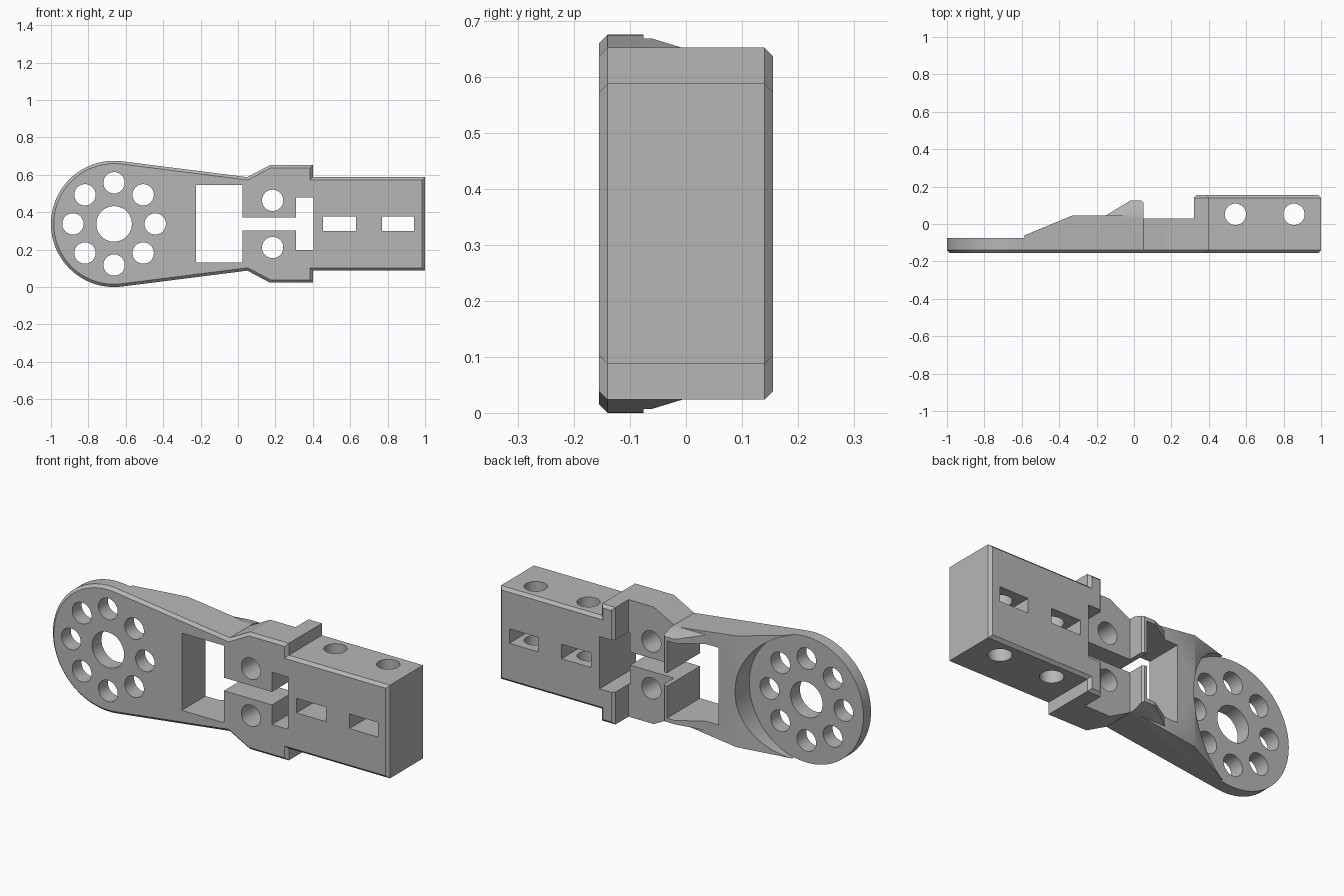
import bpy, bmesh, math
from mathutils import Vector

if "Cube" in bpy.data.objects:
    bpy.data.objects.remove(bpy.data.objects["Cube"], do_unlink=True)

MID = 0.3375          # height of the symmetry plane
HUB = -0.6625         # centre of the round end
RADIUS = 0.3375
FRONT, BACK, CHAMFER = -0.155, 0.155, 0.015

grey = bpy.data.materials.new("plain grey")
grey.use_nodes = True
grey.diffuse_color = (0.47, 0.47, 0.47, 1)
grey.node_tree.nodes["Principled BSDF"].inputs["Base Color"].default_value = (0.47, 0.47, 0.47, 1)


def loft(name, rings):
    """Closed solid through rings of equal point count."""
    bm = bmesh.new()
    rows = [[bm.verts.new(p) for p in ring] for ring in rings]
    n = len(rows[0])
    for a, b in zip(rows, rows[1:]):
        for i in range(n):
            j = (i + 1) % n
            bm.faces.new((a[i], a[j], b[j], b[i]))
    bm.faces.new(rows[0])
    bm.faces.new(rows[-1])
    bmesh.ops.recalc_face_normals(bm, faces=bm.faces)
    mesh = bpy.data.meshes.new(name)
    bm.to_mesh(mesh)
    bm.free()
    ob = bpy.data.objects.new(name, mesh)
    bpy.context.collection.objects.link(ob)
    return ob


def inset(points, d):
    """Offset a counter-clockwise outline inwards with mitred corners."""
    out = []
    for i, p in enumerate(points):
        p = Vector(p)
        a = (p - Vector(points[i - 1])).normalized()
        b = (Vector(points[(i + 1) % len(points)]) - p).normalized()
        na, nb = Vector((-a.y, a.x)), Vector((-b.y, b.x))
        out.append(p + (na + nb) * d / (1 + na.dot(nb)))
    return out


def boolean(target, tool, operation="DIFFERENCE"):
    tool.hide_render = True
    mod = target.modifiers.new("cut", "BOOLEAN")
    mod.operation = operation
    mod.solver = "EXACT"
    mod.object = tool
    bpy.ops.object.select_all(action="DESELECT")
    bpy.context.view_layer.objects.active = target
    target.select_set(True)
    bpy.ops.object.modifier_apply(modifier=mod.name)
    bpy.data.objects.remove(tool, do_unlink=True)


def circle(cx, cy, r, n=40):
    return [(cx + r * math.cos(math.tau * i / n), cy + r * math.sin(math.tau * i / n)) for i in range(n)]


def cut_y(target, points, y0=-0.3, y1=0.3):
    """Cut an (x, z) shape along y."""
    boolean(target, loft("cutter", [[(x, y, z) for x, z in points] for y in (y0, y1)]))


def rect(x0, x1, half, mid=MID):
    return [(x0, mid - half), (x1, mid - half), (x1, mid + half), (x0, mid + half)]


# Outline: straight upper half, mirrored, closed by the round hub
upper = [(1.0, 0.25), (0.4, 0.25), (0.4, 0.314), (0.17, 0.314), (0.05, 0.25)]
tip = Vector((0.05 - HUB, 0.25))
start = math.atan2(tip.y, tip.x) + math.acos(RADIUS / tip.length)
steps = 56
arc = []
for i in range(steps + 1):
    a = start + (math.tau - 2 * start) * i / steps
    arc.append((HUB + RADIUS * math.cos(a), RADIUS * math.sin(a)))
outline = upper + arc + [(x, -z) for x, z in reversed(upper)]

# Bracket body with chamfered front and back rims
rings = []
for y, d in ((FRONT, CHAMFER), (FRONT + CHAMFER, 0), (BACK - CHAMFER, 0), (BACK, CHAMFER)):
    rings.append([(x, y, z + MID) for x, z in inset(outline, d)])
bracket = loft("servo_bracket", rings)

# Stepped back: thin hub, ramp, clip ridge, low plate, thick end block
profile = [(-1.2, -0.3), (1.2, -0.3), (1.2, 0.3), (0.335, 0.3), (0.335, BACK),
           (0.32, 0.14), (0.32, 0.03), (0.05, 0.03), (0.05, 0.115), (0.04, 0.125),
           (-0.02, 0.125), (-0.15, 0.046), (-0.33, 0.045), (-0.62, -0.075), (-1.2, -0.075)]
boolean(bracket, loft("profile", [[(x, y, z) for x, y in profile] for z in (-0.5, 1.2)]), "INTERSECT")

# Round recess behind the hub
cut_y(bracket, circle(HUB, MID, 0.3395, 72), -0.0755, 0.3)

# Sloped outer sides of the clip ridge
for side in (1, -1):
    wedge = [(0.046, 0.256), (0.13, 0.226), (0.13, 0.4), (0.046, 0.4)]
    boolean(bracket, loft("wedge", [[(x, y, MID + side * z) for y, z in wedge] for x in (-0.16, 0.06)]))

# Window, narrow neck slot and cross slot
cut_y(bracket, rect(-0.225, 0.025, 0.207))
cut_y(bracket, rect(0.0, 0.33, 0.035))
cut_y(bracket, rect(0.31, 0.405, 0.14))

# Hub bore and bolt ring
cut_y(bracket, circle(HUB, MID, 0.095))
for x, z in circle(HUB, MID, 0.22, 8):
    cut_y(bracket, circle(x, z, 0.057))

# Neck screw holes
for side in (1, -1):
    cut_y(bracket, circle(0.185, MID + side * 0.126, 0.057))

# End block slots and vertical holes
for x0, x1 in ((0.455, 0.63), (0.77, 0.94)):
    cut_y(bracket, rect(x0, x1, 0.039))
for x in (0.542, 0.855):
    boolean(bracket, loft("bore", [[(a, b, z) for a, b in circle(x, 0.052, 0.057)] for z in (-0.2, 1)]))

# Finish
bracket.data.materials.clear()
bracket.data.materials.append(grey)
for poly in bracket.data.polygons:
    poly.material_index = 0
bpy.ops.object.select_all(action="DESELECT")
bpy.context.view_layer.objects.active = bracket
bracket.select_set(True)
bpy.ops.object.shade_smooth_by_angle(angle=math.radians(25))
